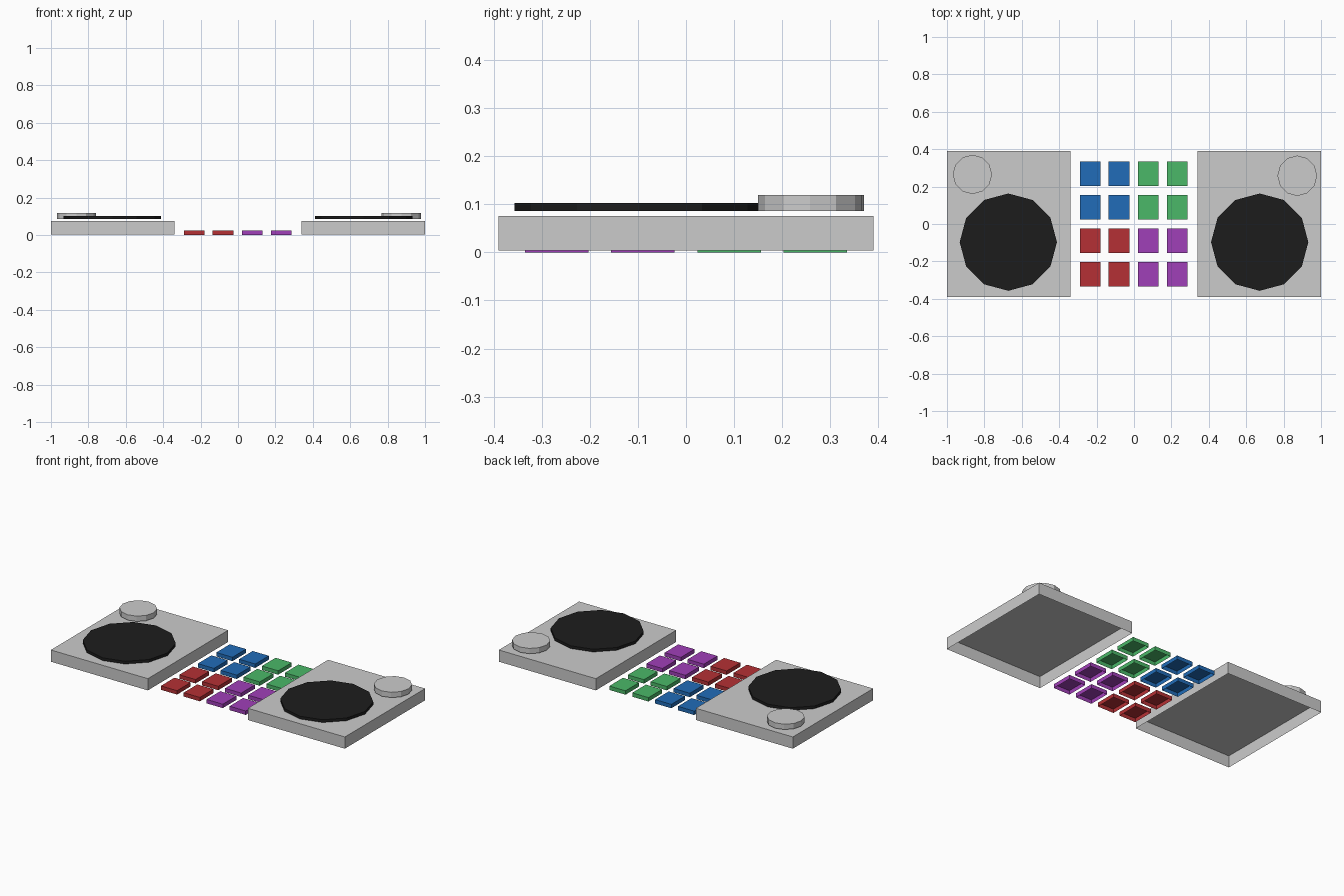
import bpy, bmesh
from mathutils import Matrix

if "Cube" in bpy.data.objects:
    bpy.data.objects.remove(bpy.data.objects["Cube"])


def material(name, color):
    m = bpy.data.materials.new(name)
    m.diffuse_color = (*color, 1)
    m.use_nodes = True
    m.node_tree.nodes["Principled BSDF"].inputs["Base Color"].default_value = m.diffuse_color
    return m


def finish(bm, name, center, size, mat):
    # Shells are open underneath
    bm.normal_update()
    bottom = [f for f in bm.faces if f.normal.z < -0.9]
    bmesh.ops.delete(bm, geom=bottom, context='FACES_ONLY')
    bmesh.ops.transform(bm, verts=bm.verts, matrix=Matrix.Diagonal((*size, 1)))
    mesh = bpy.data.meshes.new(name)
    bm.to_mesh(mesh)
    bm.free()
    ob = bpy.data.objects.new(name, mesh)
    ob.location = center
    if mat:
        mesh.materials.append(mat)
    bpy.context.collection.objects.link(ob)


def box(name, x, y, z0, z1, w, d, mat=None):
    bm = bmesh.new()
    bmesh.ops.create_cube(bm, size=1)
    finish(bm, name, (x, y, (z0 + z1) / 2), (w, d, z1 - z0), mat)


def disc(name, x, y, z0, z1, rx, ry, mat=None):
    bm = bmesh.new()
    bmesh.ops.create_cone(bm, cap_ends=True, segments=12,
                          radius1=1, radius2=1, depth=1)
    finish(bm, name, (x, y, (z0 + z1) / 2), (rx, ry, z1 - z0), mat)


black = material("black", (0.012, 0.012, 0.012))
blue = material("blue", (0.015, 0.15, 0.48))
green = material("green", (0.07, 0.48, 0.14))
red = material("red", (0.46, 0.03, 0.035))
purple = material("purple", (0.35, 0.05, 0.48))

# Two decks, each with a platter
for side, s in (("left", -1), ("right", 1)):
    box(side + "_deck", s * 0.67, 0, 0.004, 0.076, 0.66, 0.78)
    disc(side + "_platter", s * 0.672, -0.097, 0.086, 0.103, 0.26, 0.26, black)

# Knobs in the back outer corners
disc("left_knob", -0.864, 0.265, 0.086, 0.119, 0.105, 0.105)
disc("right_knob", 0.873, 0.258, 0.086, 0.119, 0.106, 0.108)

# Four by four pads, one colour per quadrant
for i, x in enumerate((-0.235, -0.08, 0.076, 0.232)):
    for j, y in enumerate((-0.269, -0.09, 0.09, 0.269)):
        mat = ((red, blue), (purple, green))[i // 2][j // 2]
        box(f"pad_{i}_{j}", x, y, 0, 0.024, 0.11, 0.132, mat)
